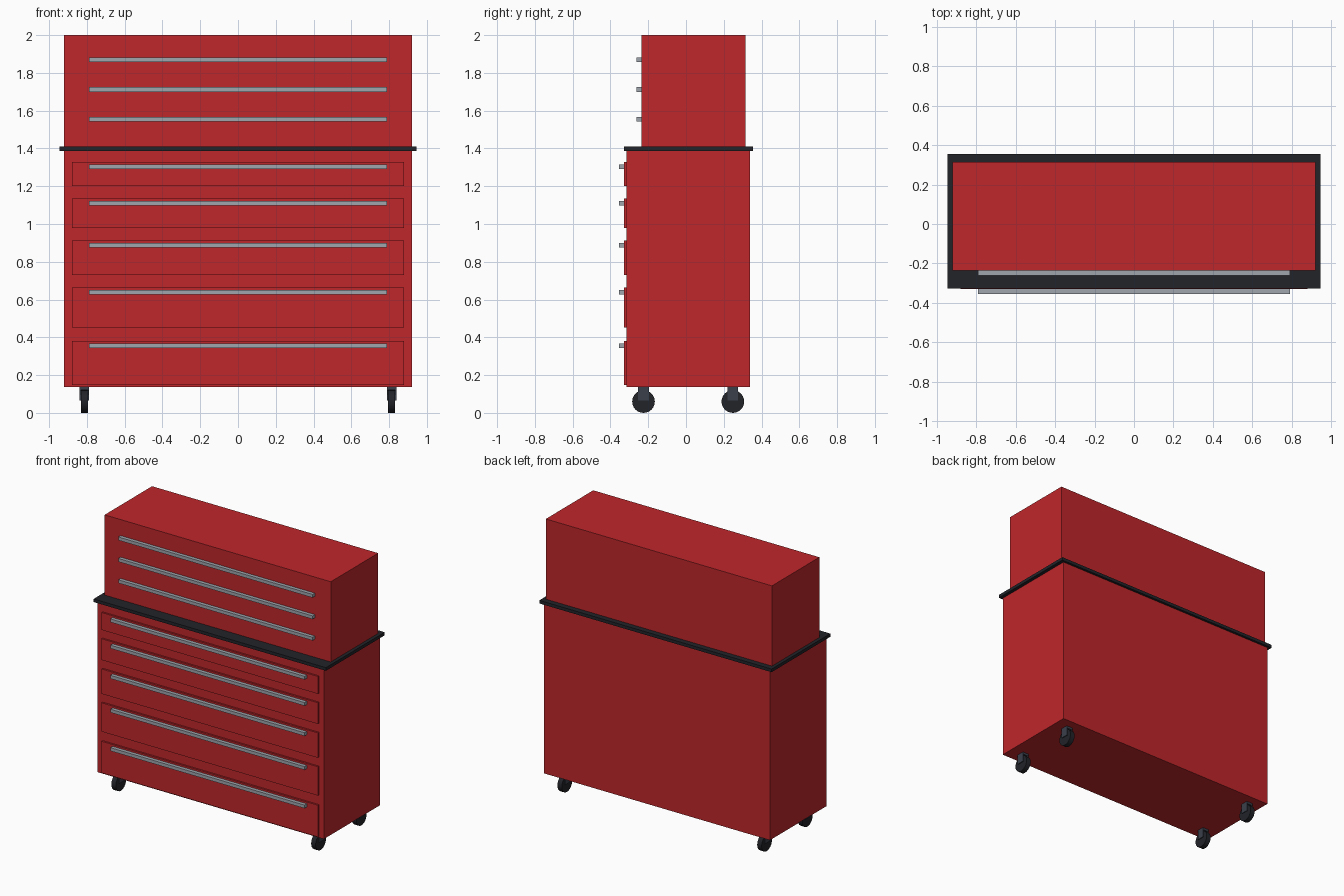
import bpy
import math

cube = bpy.data.objects.get("Cube")
if cube:
    bpy.data.objects.remove(cube, do_unlink=True)


def material(name, color, metallic=0.0, roughness=0.5):
    mat = bpy.data.materials.new(name)
    mat.use_nodes = True
    mat.diffuse_color = (*color, 1)
    shader = next(n for n in mat.node_tree.nodes if n.type == "BSDF_PRINCIPLED")
    shader.inputs["Base Color"].default_value = (*color, 1)
    shader.inputs["Metallic"].default_value = metallic
    shader.inputs["Roughness"].default_value = roughness
    return mat


RED = material("red_paint", (0.52, 0.02, 0.024))
BLACK = material("black_rubber", (0.016, 0.017, 0.022))
STEEL = material("handle_steel", (0.35, 0.38, 0.42))
DARK_STEEL = material("caster_steel", (0.042, 0.05, 0.07))


def box(name, x, y, z, mat):
    """Box spanning the given (low, high) pair on each axis."""
    spans = (x, y, z)
    bpy.ops.mesh.primitive_cube_add(size=1, location=[(a + b) / 2 for a, b in spans])
    obj = bpy.context.object
    obj.name = name
    obj.scale = [b - a for a, b in spans]
    bpy.ops.object.transform_apply(location=False, rotation=False, scale=True)
    obj.data.materials.append(mat)
    return obj


def handle(name, front, z):
    half = 0.012
    box(name, (-0.79, 0.79), (front - 0.026, front), (z - half, z + half), STEEL)


# Cabinets and the worktop between them
CHEST_FRONT, CABINET_FRONT, DRAWER_FRONT = -0.236, -0.316, -0.329
box("lower_cabinet", (-0.92, 0.92), (CABINET_FRONT, 0.338), (0.138, 1.387), RED)
box("worktop", (-0.945, 0.945), (-0.328, 0.355), (1.387, 1.41), BLACK)
box("upper_chest", (-0.92, 0.92), (CHEST_FRONT, 0.315), (1.41, 2.0), RED)

# Lower drawers, deeper towards the floor
drawers = [(1.2, 1.328), (0.979, 1.135), (0.73, 0.913), (0.452, 0.664), (0.148, 0.381)]
for i, (low, high) in enumerate(drawers, 1):
    box(f"drawer_{i}", (-0.88, 0.88), (DRAWER_FRONT, CABINET_FRONT), (low, high), RED)
    handle(f"drawer_handle_{i}", DRAWER_FRONT, high - 0.025)

# Upper chest handles
for i, z in enumerate((1.87, 1.712, 1.555), 1):
    handle(f"chest_handle_{i}", CHEST_FRONT, z)


# Casters: wheel held in a fork
def caster(label, x, y):
    bpy.ops.mesh.primitive_cylinder_add(
        vertices=24, radius=0.06, depth=0.036,
        location=(x, y, 0.06), rotation=(0, math.pi / 2, 0))
    wheel = bpy.context.object
    wheel.name = f"{label}_wheel"
    wheel.data.materials.append(BLACK)
    bpy.ops.object.shade_smooth_by_angle()
    depth = (y - 0.028, y + 0.028)
    box(f"{label}_fork_crown", (x - 0.025, x + 0.025), depth, (0.122, 0.138), DARK_STEEL)
    for side, name in ((-1, "right"), (1, "left")):
        plate = sorted((x + side * 0.019, x + side * 0.025))
        box(f"{label}_fork_{name}", plate, depth, (0.065, 0.122), DARK_STEEL)


for side, x in (("right", -0.813), ("left", 0.813)):
    for end, y in (("front", -0.225), ("back", 0.248)):
        caster(f"{end}_{side}_caster", x, y)
